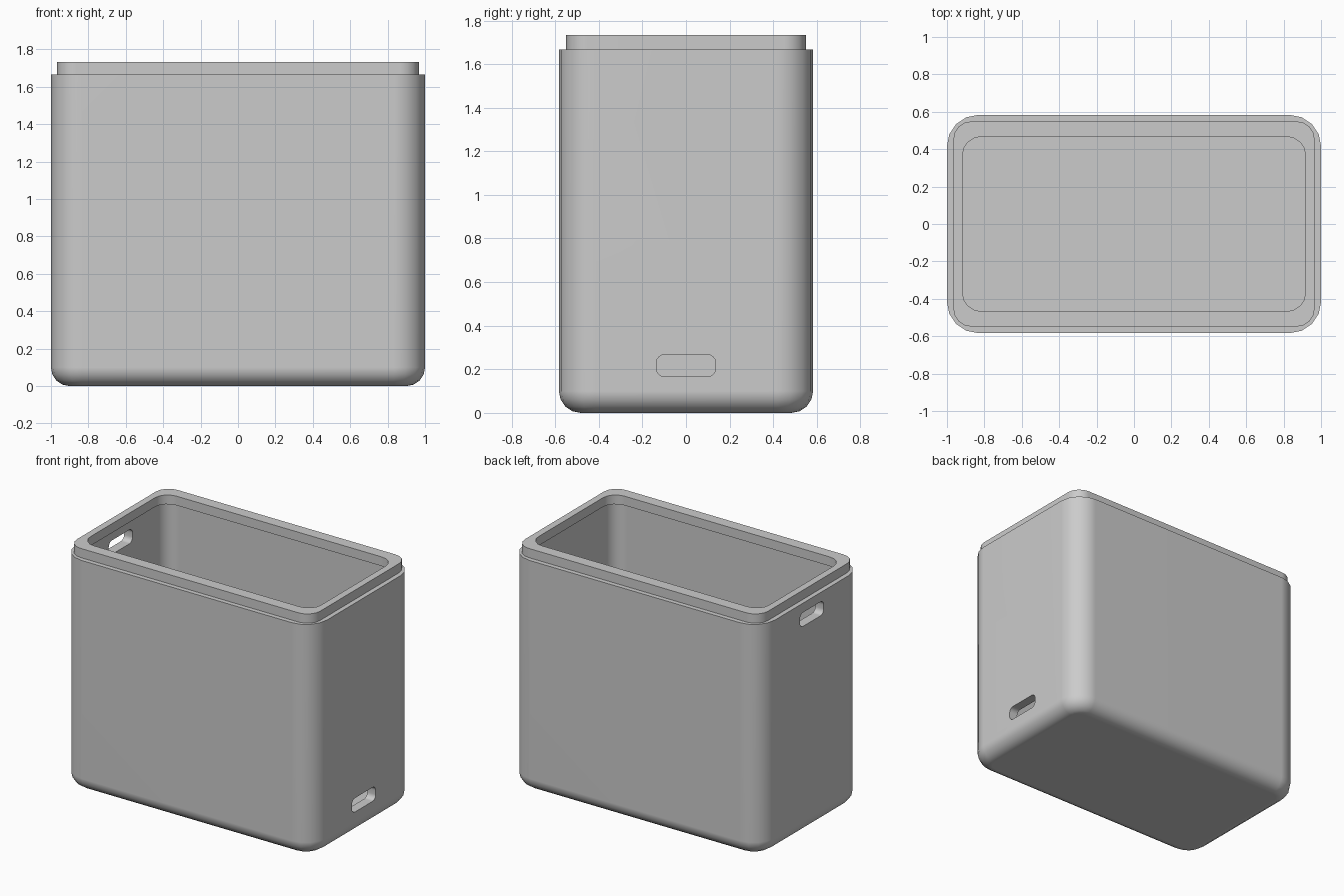
import bpy
import bmesh
from math import sin, cos, pi, radians

cube = bpy.data.objects.get("Cube")
if cube:
    bpy.data.objects.remove(cube, do_unlink=True)

HX, HY, CORNER = 1.0, 0.583, 0.167    # outer half sizes and corner radius
SHOULDER, TOP = 1.667, 1.733
WALL, FILLET, ROUND = 0.067, 0.1, 0.1
STEPS = 4

grey = bpy.data.materials.new("light grey plastic")
grey.use_nodes = True
colour = (0.6, 0.6, 0.6, 1)
grey.diffuse_color = colour
grey.node_tree.nodes["Principled BSDF"].inputs["Base Color"].default_value = colour


def rounded_rect(a, b, r):
    """Outline of a rectangle with half sizes a, b and round corners."""
    points = []
    for k, (sx, sy) in enumerate([(1, 1), (-1, 1), (-1, -1), (1, -1)]):
        for i in range(STEPS + 1):
            t = (k + i / STEPS) * pi / 2
            points.append((sx * (a - r) + r * cos(t), sy * (b - r) + r * sin(t)))
    return points


def loft(name, rings):
    """Skin a closed solid through matching rings, capping both ends."""
    bm = bmesh.new()
    loops = [[bm.verts.new(p) for p in ring] for ring in rings]
    for low, high in zip(loops, loops[1:]):
        for i in range(len(low)):
            j = (i + 1) % len(low)
            bm.faces.new((low[i], low[j], high[j], high[i]))
    bm.faces.new(loops[0][::-1])
    bm.faces.new(loops[-1])
    bmesh.ops.recalc_face_normals(bm, faces=bm.faces)
    mesh = bpy.data.meshes.new(name)
    bm.to_mesh(mesh)
    bm.free()
    obj = bpy.data.objects.new(name, mesh)
    bpy.context.collection.objects.link(obj)
    mesh.materials.append(grey)
    return obj


def level(a, b, r, z):
    return [(x, y, z) for x, y in rounded_rect(a, b, r)]


# Container: bottom fillet, outer wall, narrow lip, then the wider cavity below it
rings = []
for i in range(STEPS + 1):
    t = i / STEPS * pi / 2
    inset = FILLET * (1 - sin(t))
    rings.append(level(HX - inset, HY - inset, CORNER - inset, FILLET * (1 - cos(t))))
rings += [
    level(HX, HY, CORNER, SHOULDER),
    level(HX - WALL / 2, HY - WALL / 2, ROUND, SHOULDER),
    level(HX - WALL / 2, HY - WALL / 2, ROUND, TOP),
    level(0.917, 0.467, ROUND, TOP),
    level(0.917, 0.467, ROUND, SHOULDER),
    level(HX - WALL, HY - WALL, ROUND, SHOULDER),
    level(HX - WALL, HY - WALL, ROUND, WALL),
]
container = loft("container", rings)

# Cable slots: low on the left side, high on the right side
cutters = []
for name, side, z in [("left_slot_cutter", 1, 0.217), ("right_slot_cutter", -1, 1.55)]:
    outline = rounded_rect(0.135, 0.05, 0.035)
    cutter = loft(name, [[(x * side, y, z + h) for y, h in outline] for x in (0.8, 1.1)])
    cutter.hide_render = True
    cutters.append(cutter)
    cut = container.modifiers.new(name, 'BOOLEAN')
    cut.operation = 'DIFFERENCE'
    cut.solver = 'EXACT'
    cut.object = cutter

bpy.ops.object.select_all(action='DESELECT')
container.select_set(True)
bpy.context.view_layer.objects.active = container
for modifier in list(container.modifiers):
    bpy.ops.object.modifier_apply(modifier=modifier.name)
for cutter in cutters:
    bpy.data.objects.remove(cutter, do_unlink=True)

# Smooth corners while keeping the broad walls flat
bpy.ops.object.shade_smooth_by_angle(angle=radians(35))
flat_walls = container.modifiers.new("flat_walls", 'WEIGHTED_NORMAL')
flat_walls.keep_sharp = True
